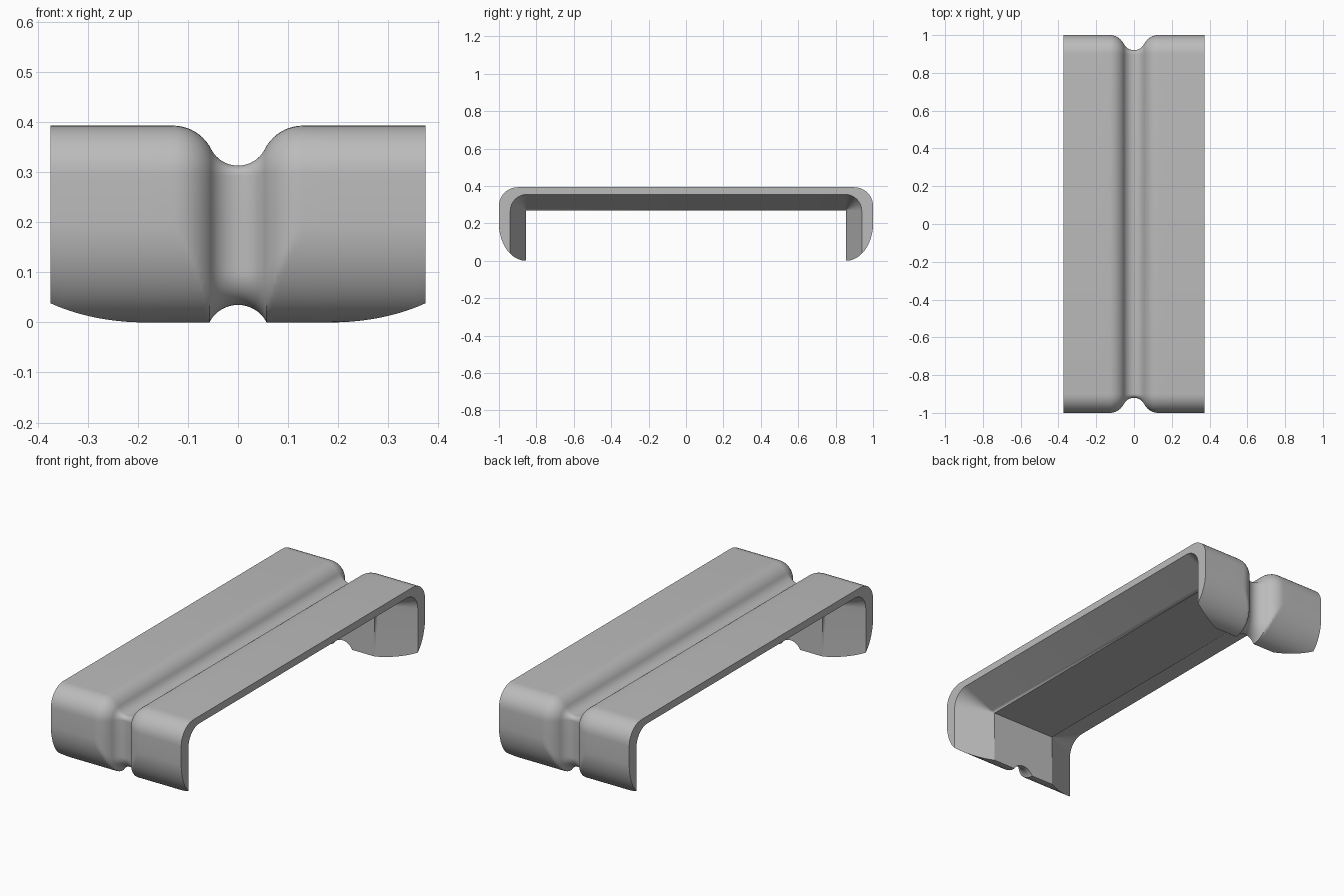
import bpy, bmesh
from math import sin, cos, pi, sqrt, asin

if "Cube" in bpy.data.objects:
    bpy.data.objects.remove(bpy.data.objects["Cube"])

HALF_W, FLAT_W, H = 0.374, 0.186, 0.393     # width, flat inner width, height
FOOT, RIM, TAPER = 0.855, 0.145, 0.085      # inner leg face, leg depth, edge thinning
SWELL = 0.2                                 # height where the leg starts curving in
R_GROOVE, GROOVE_MID = 0.06, 0.02           # groove arc radius and centre depth
X_LIP = 0.13                                # where the groove lip meets the flat
R_LIP = (X_LIP**2 + GROOVE_MID**2 - R_GROOVE**2) / (2 * (R_GROOVE + GROOVE_MID))
X_TAN = X_LIP * R_GROOVE / (R_GROOVE + R_LIP)
R_NOTCH, NOTCH = 0.064, 0.035               # notch under the foot
X_NOTCH = 0.057


def groove_depth(x):
    if x <= X_TAN:
        return GROOVE_MID + sqrt(R_GROOVE**2 - x * x)
    if x < X_LIP:
        return R_LIP - sqrt(R_LIP**2 - (X_LIP - x)**2)
    return 0.0


def notch_height(x):
    if x >= X_NOTCH:
        return 0.0
    return max(0.0, NOTCH - R_NOTCH + sqrt(R_NOTCH**2 - x * x))


def arc(cy, cz, r, n=10):
    """Quarter arc from the top round to the side."""
    return [(cy + r * sin(pi / 2 * i / n), cz + r * cos(pi / 2 * i / n)) for i in range(n + 1)]


def section(x):
    """Half of the y-z outline at width x: outer skin, foot, inner skin."""
    x = abs(x)
    d, b = groove_depth(x), notch_height(x)
    s = min(1.0, (HALF_W - x) / (HALF_W - FLAT_W))
    y_in, z_in, r_in = FOOT + TAPER * (1 - s), 0.355 - TAPER * s, 0.09 * (1 - s)
    r_out = max(0.02, 0.1 - d)
    pts = arc(1 - d - r_out, H - d - r_out, r_out)
    # curved lower leg, limited by the groove bending under the foot
    end = asin(sqrt(1 - ((y_in - FOOT) / RIM)**2))
    r_bend, n = RIM - d, 24
    for i in range(n + 1):
        z = b + (SWELL - b) * (1 - sin(end * i / n))
        y = FOOT + RIM * sqrt(max(0, 1 - ((SWELL - z) / SWELL)**2))
        drop = max(0, b + r_bend - z)
        y = min(y, FOOT + sqrt(max(0, r_bend**2 - drop**2)))
        if i == n:
            y = y_in
        pts.append((y, z))
    pts += reversed(arc(y_in - r_in, z_in - r_in, r_in))
    return pts


# widths to sample: groove arc, lip arc, notch edge, thinning sides
xs = [R_GROOVE * sin(asin(X_TAN / R_GROOVE) * i / 8) for i in range(9)]
lip = asin((X_LIP - X_TAN) / R_LIP)
xs += [X_LIP - R_LIP * sin(lip * (1 - i / 10)) for i in range(1, 11)]
xs += [X_NOTCH]
xs += [FLAT_W + (HALF_W - FLAT_W) * i / 10 for i in range(11)]
xs = sorted(set(xs))
xs = [-x for x in reversed(xs[1:])] + xs

# loft the outline across the width
bm = bmesh.new()
rings = []
for x in xs:
    half = section(x)
    loop = half + [(-y, z) for y, z in reversed(half)]
    rings.append([bm.verts.new((x, y, z)) for y, z in loop])
for a, b in zip(rings, rings[1:]):
    for i in range(len(a)):
        j = (i + 1) % len(a)
        bm.faces.new((a[i], a[j], b[j], b[i]))
bm.faces.new(rings[0])
bm.faces.new(rings[-1])
bmesh.ops.remove_doubles(bm, verts=bm.verts, dist=1e-5)
bmesh.ops.recalc_face_normals(bm, faces=bm.faces)
mesh = bpy.data.meshes.new("grooved_clip")
bm.to_mesh(mesh)
bm.free()
clip = bpy.data.objects.new("grooved_clip", mesh)
bpy.context.collection.objects.link(clip)

# plain grey material
grey = bpy.data.materials.new("plain_grey")
grey.use_nodes = True
colour = (0.5, 0.5, 0.5, 1)
grey.diffuse_color = colour
grey.node_tree.nodes["Principled BSDF"].inputs["Base Color"].default_value = colour
mesh.materials.append(grey)

bpy.ops.object.select_all(action="DESELECT")
clip.select_set(True)
bpy.context.view_layer.objects.active = clip
bpy.ops.object.shade_smooth_by_angle(angle=0.35)
